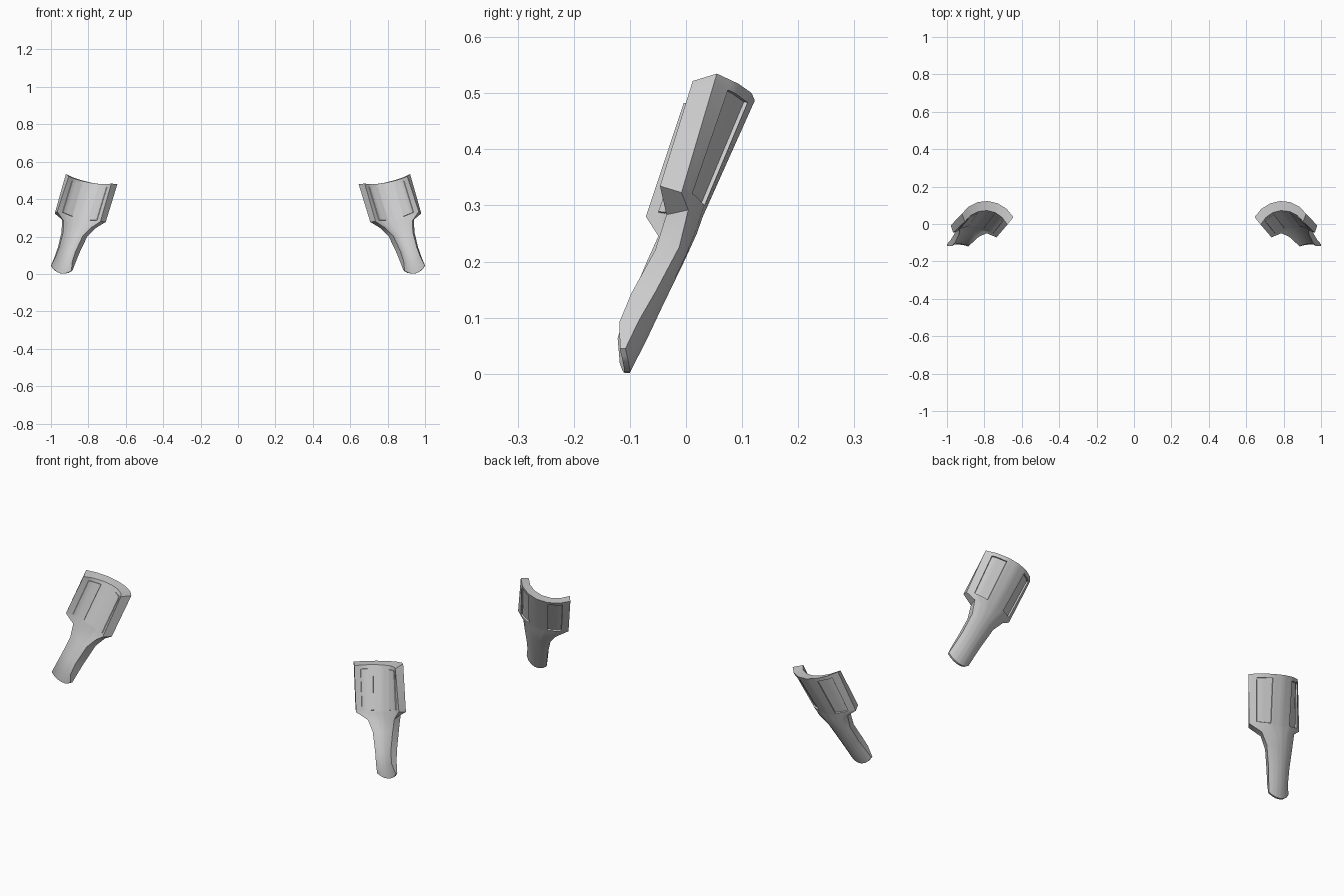
import bpy, bmesh
from mathutils import Vector as V, Quaternion

if "Cube" in bpy.data.objects:
    bpy.data.objects.remove(bpy.data.objects["Cube"])

SIDES, SUB = 6, 3   # facets around each arc, and columns per facet
N = SIDES * SUB

# Cross-sections, top to bottom: outer edge, back apex, inner edge, wall thickness, edge lift
SECTIONS = [
    ((0.920, 0.055, 0.535), (0.795, 0.123, 0.490), (0.645, 0.037, 0.480), 0.042, -0.010),
    ((0.980, -0.008, 0.323), (0.850, 0.030, 0.280), (0.707, -0.036, 0.278), 0.037, 0.014),
    ((0.941, 0.004, 0.292), (0.860, 0.020, 0.252), (0.764, -0.012, 0.243), 0.038, -0.006),
    ((0.943, -0.012, 0.226), (0.875, -0.002, 0.203), (0.806, -0.028, 0.200), 0.042, -0.004),
    ((0.962, -0.055, 0.145), (0.900, -0.044, 0.116), (0.847, -0.064, 0.114), 0.042, 0.0),
    ((0.979, -0.084, 0.095), (0.918, -0.071, 0.058), (0.868, -0.088, 0.062), 0.034, 0.0),
    ((1.000, -0.108, 0.045), (0.935, -0.100, 0.001), (0.885, -0.108, 0.018), 0.010, 0.0),
]


def mix(s, t, f):
    pts = tuple(V(a).lerp(V(b), f) for a, b in zip(s[:3], t[:3]))
    return pts + tuple(a + (b - a) * f for a, b in zip(s[3:], t[3:]))


def arc(a, b, c):
    """Faceted points on the circle from a through b to c."""
    a, b, c = V(a), V(b), V(c)
    p, q = a - c, b - c
    n = p.cross(q)
    centre = c + (q * p.length_squared - p * q.length_squared).cross(n) / (2 * n.length_squared)
    ra, rc = a - centre, c - centre
    axis = (b - a).cross(c - b).normalized()
    ang = ra.angle(rc)
    if axis.dot(ra.cross(rc)) < 0:
        ang = 6.2831853 - ang
    ring = [centre + Quaternion(axis, ang * i / SIDES) @ ra for i in range(SIDES + 1)]
    return [ring[i // SUB].lerp(ring[min(i // SUB + 1, SIDES)], i % SUB / SUB) for i in range(N + 1)]


# Extra sections that frame the recessed panels
rows = [SECTIONS[0]] + [mix(SECTIONS[0], SECTIONS[1], f) for f in (0.08, 0.95)] + SECTIONS[1:]

bm = bmesh.new()
outer, inner = [], []
for a, b, c, th, lift in rows:
    pts = arc(a, b, c)
    mid = (V(a) + V(c)) / 2
    k = 1 - 2.7 * th
    outer.append([bm.verts.new(p) for p in pts])
    ring = []
    for i, p in enumerate(pts):
        u = i / N
        shift = V((0.4 * th * u * u, -th, lift * (1 - u) ** 2))
        ring.append(bm.verts.new(mid + (p - mid) * k + shift))
    inner.append(ring)

# Curved shell walls, long rims and end caps
recessed, raised = ([], []), ([], [])
for r in range(len(rows) - 1):
    for i in range(N):
        o, n = outer[r], outer[r + 1]
        out = bm.faces.new((o[i], o[i + 1], n[i + 1], n[i]))
        o, n = inner[r], inner[r + 1]
        inn = bm.faces.new((o[i], n[i], n[i + 1], o[i + 1]))
        for side, start in enumerate((2, N - 6)):
            if r == 1 and start <= i < start + 4:
                recessed[side].append(out)
                raised[side].append(inn)
    for e in (0, N):
        bm.faces.new((outer[r][e], outer[r + 1][e], inner[r + 1][e], inner[r][e]))
for r in (0, -1):
    for i in range(N):
        bm.faces.new((outer[r][i], outer[r][i + 1], inner[r][i + 1], inner[r][i]))
bmesh.ops.recalc_face_normals(bm, faces=bm.faces[:])

# Two panels pressed into the wide cuff, bulging slightly on the inside
for faces, depth in [(f, -0.007) for f in recessed] + [(f, 0.003) for f in raised]:
    bmesh.ops.inset_region(bm, faces=faces, thickness=0.001, depth=depth, use_even_offset=True)

mesh = bpy.data.meshes.new("forearm_guards")
bm.to_mesh(mesh)
bm.free()
guard = bpy.data.objects.new("forearm_guards", mesh)
bpy.context.collection.objects.link(guard)
bpy.context.view_layer.objects.active = guard
guard.select_set(True)
bpy.ops.object.shade_smooth_by_angle(angle=0.7)

# Matching guard for the other arm
mirror = guard.modifiers.new("mirror", 'MIRROR')
mirror.use_axis = (True, False, False)
mirror.use_mirror_merge = False
